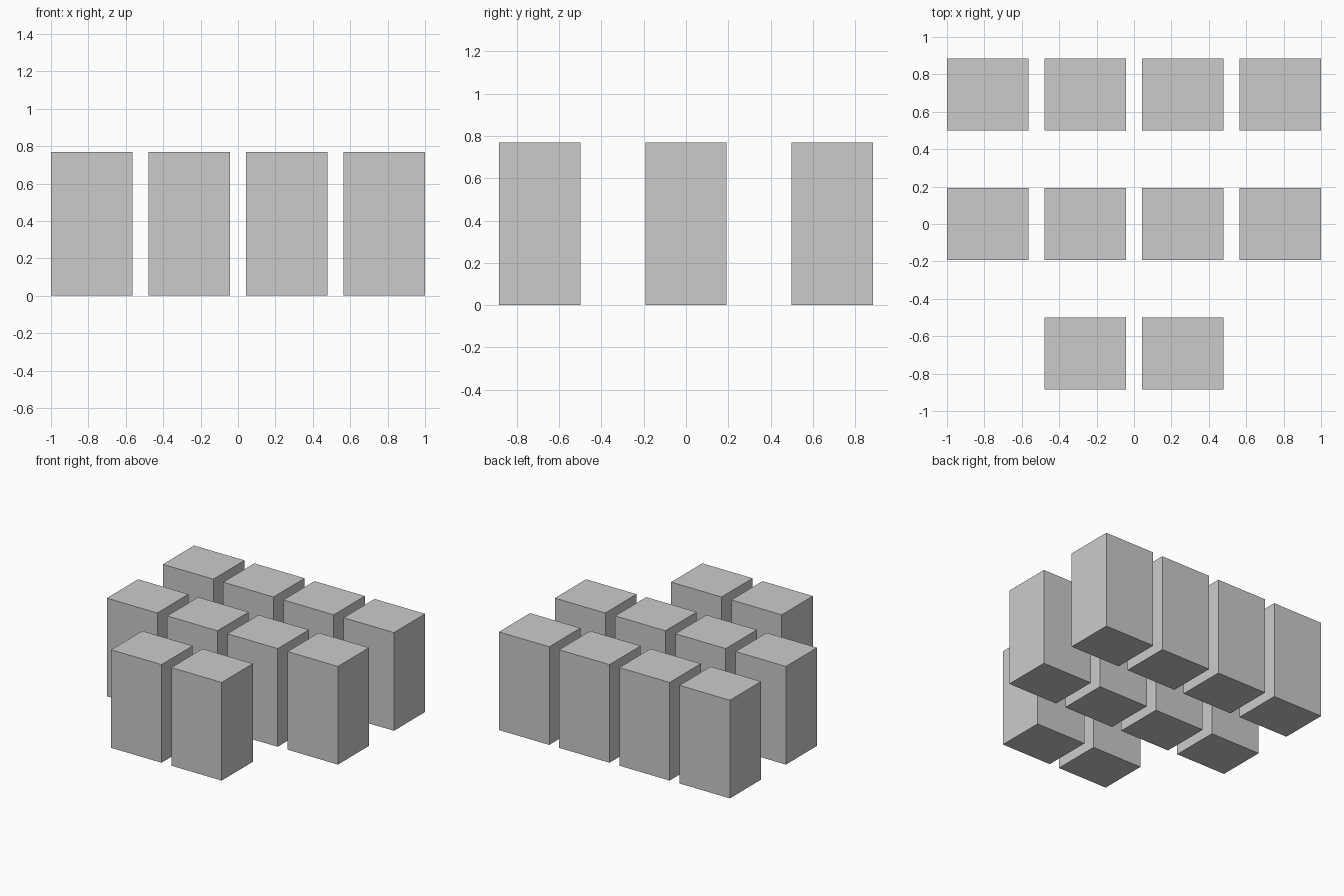
import bpy

if "Cube" in bpy.data.objects:
    bpy.data.objects.remove(bpy.data.objects["Cube"])

WIDTH, DEPTH, HEIGHT = 0.436, 0.385, 0.768
STEP_X, STEP_Y = 0.5213, 0.6925


def block(name, x, y):
    bpy.ops.mesh.primitive_cube_add(size=1, location=(x, y, HEIGHT / 2))
    obj = bpy.context.object
    obj.name = name
    obj.scale = (WIDTH, DEPTH, HEIGHT)
    bpy.ops.object.transform_apply(location=False, rotation=False, scale=True)


# Rows of blocks from front to back: two, four and four
for row, (label, count) in enumerate([("front", 2), ("middle", 4), ("back", 4)]):
    for i in range(count):
        block(f"{label}_block_{i + 1}", (i - (count - 1) / 2) * STEP_X, (row - 1) * STEP_Y)
